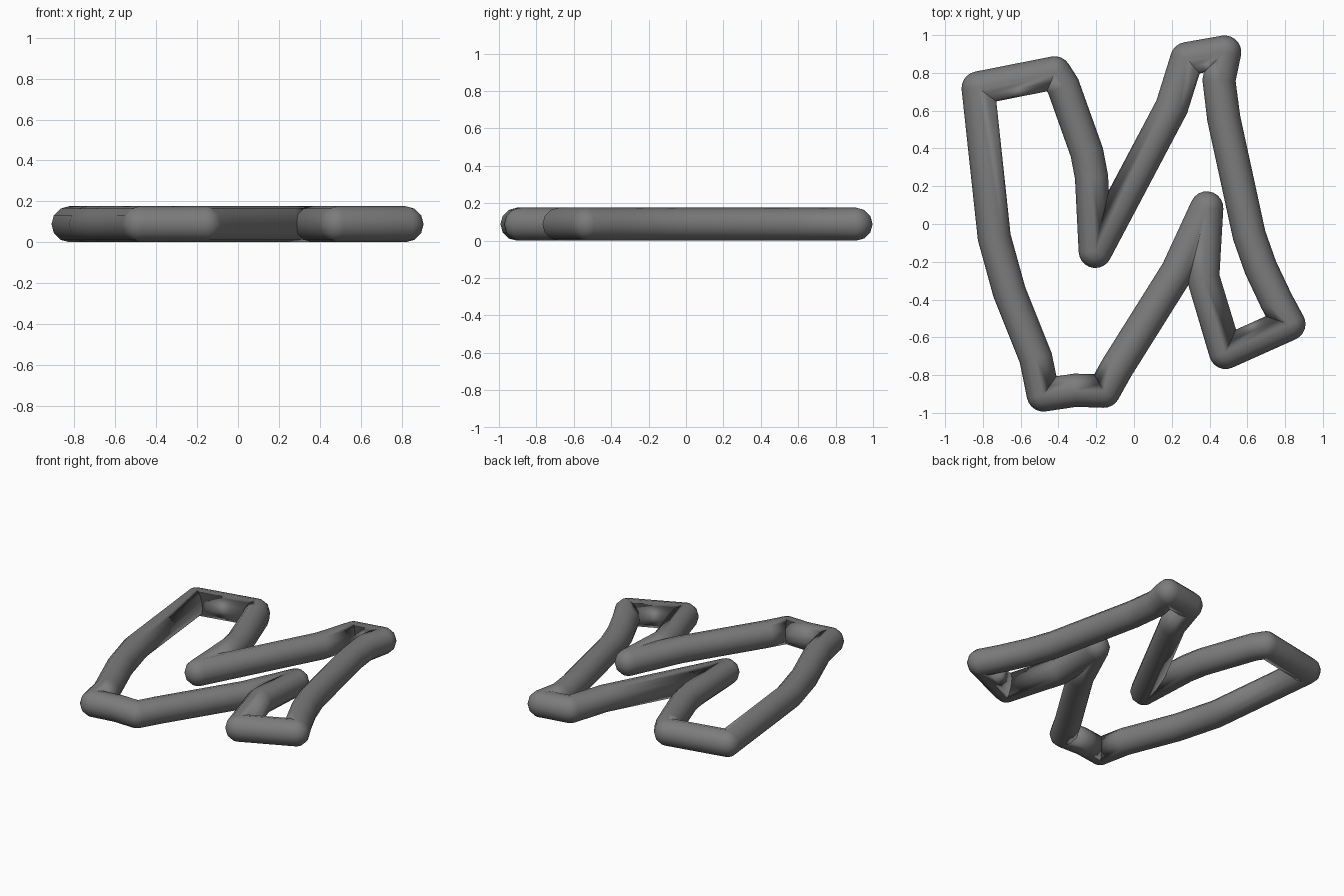
import bpy
import bmesh
import math
from mathutils import Vector

cube = bpy.data.objects.get("Cube")
if cube:
    bpy.data.objects.remove(cube, do_unlink=True)

RADIUS = 0.088
SIDES = 12

# Centre line of the closed tube, clockwise from the back right-hand corner
path = [Vector((x, y, RADIUS)) for x, y in (
    (-0.825, 0.72), (-0.42, 0.80), (-0.375, 0.73), (-0.25, 0.38), (-0.225, 0.25),
    (-0.205, -0.145), (0.2, 0.62), (0.28, 0.875), (0.48, 0.91), (0.45, 0.76),
    (0.475, 0.56), (0.61, -0.06), (0.67, -0.23), (0.755, -0.41), (0.82, -0.53),
    (0.485, -0.68), (0.365, -0.28), (0.385, 0.085), (0.23, -0.25),
    (-0.09, -0.76), (-0.16, -0.885), (-0.31, -0.88), (-0.48, -0.905),
    (-0.52, -0.71), (-0.66, -0.36), (-0.74, -0.07))]


def add_ring(bm, centre, heading):
    """Upright circle of vertices facing along the heading angle."""
    side = Vector((math.sin(heading), -math.cos(heading), 0))
    ring = []
    for i in range(SIDES):
        a = math.tau * i / SIDES
        offset = side * math.cos(a) + Vector((0, 0, math.sin(a)))
        ring.append(bm.verts.new(centre + offset * RADIUS))
    return ring


# Sweep the tube, fanning extra rings around each sharp corner
bm = bmesh.new()
rings = []
for i, point in enumerate(path):
    before = point - path[i - 1]
    after = path[(i + 1) % len(path)] - point
    start = math.atan2(before.y, before.x)
    turn = math.atan2(before.x * after.y - before.y * after.x, before.dot(after))
    if abs(turn) < math.radians(30):
        rings.append(add_ring(bm, point, start + turn / 2))
    else:
        steps = math.ceil(abs(turn) / math.radians(18))
        for s in range(steps + 1):
            rings.append(add_ring(bm, point, start + turn * s / steps))

for i, ring in enumerate(rings):
    nxt = rings[(i + 1) % len(rings)]
    for j in range(SIDES):
        k = (j + 1) % SIDES
        bm.faces.new((ring[j], ring[k], nxt[k], nxt[j]))
bmesh.ops.remove_doubles(bm, verts=bm.verts, dist=0.0005)
if bm.calc_volume(signed=True) < 0:
    bmesh.ops.reverse_faces(bm, faces=bm.faces)
for face in bm.faces:
    face.smooth = True

mesh = bpy.data.meshes.new("bent_tube_loop")
bm.to_mesh(mesh)
bm.free()
tube = bpy.data.objects.new("bent_tube_loop", mesh)
bpy.context.collection.objects.link(tube)

# Single grey finish
grey = bpy.data.materials.new("mid_grey")
grey.use_nodes = True
colour = (0.2, 0.2, 0.2, 1)
grey.diffuse_color = colour
grey.node_tree.nodes["Principled BSDF"].inputs["Base Color"].default_value = colour
mesh.materials.append(grey)
